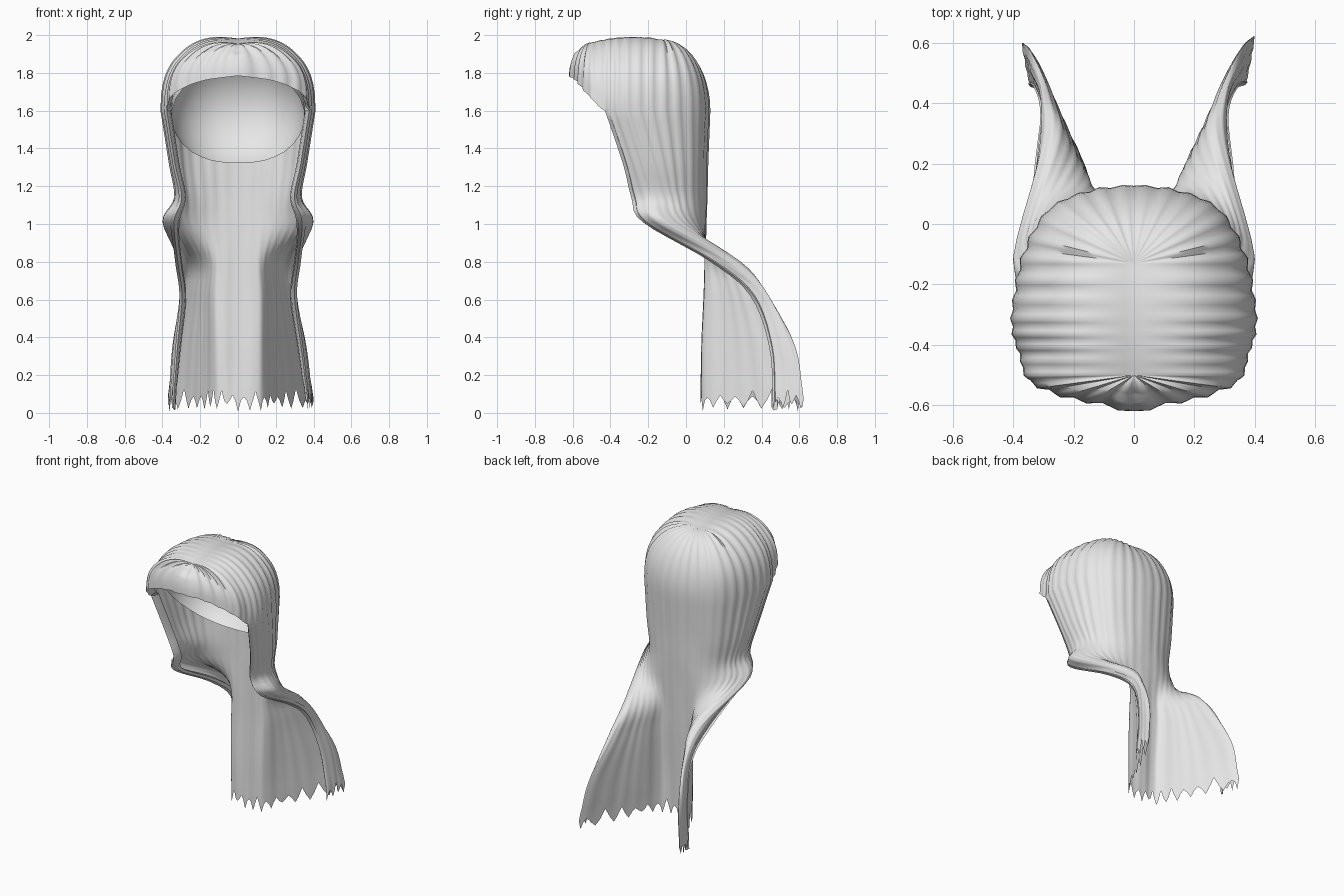
import bpy, bmesh, math, random
from mathutils import Vector

if "Cube" in bpy.data.objects:
    bpy.data.objects.remove(bpy.data.objects["Cube"])

random.seed(4)
SUB = 8          # columns per control segment
CAP = 16         # rows over the crown
DOWN = 5         # rows per length segment

hair_mat = bpy.data.materials.new("light grey")
hair_mat.diffuse_color = (0.8, 0.8, 0.8, 1)
hair_mat.use_nodes = True
hair_mat.node_tree.nodes["Principled BSDF"].inputs["Base Color"].default_value = hair_mat.diffuse_color


def smooth_path(pts, sub):
    """Catmull-Rom interpolation through the points."""
    pts = [Vector(p) for p in pts]
    ext = [2 * pts[0] - pts[1]] + pts + [2 * pts[-1] - pts[-2]]
    out = []
    for i in range(1, len(pts)):
        a, b, c, d = ext[i - 1:i + 3]
        for k in range(sub):
            t = k / sub
            out.append(0.5 * (2 * b + (c - a) * t + (2 * a - 5 * b + 4 * c - d) * t * t
                              + (3 * b - a - 3 * c + d) * t ** 3))
    return out + [pts[-1]]


def finish(bm, name, angle=60):
    me = bpy.data.meshes.new(name)
    bm.to_mesh(me)
    bm.free()
    ob = bpy.data.objects.new(name, me)
    bpy.context.collection.objects.link(ob)
    me.materials.append(hair_mat)
    bpy.context.view_layer.objects.active = ob
    ob.select_set(True)
    bpy.ops.object.shade_smooth_by_angle(angle=math.radians(angle))
    ob.select_set(False)
    return ob


# Half sections of the long hair, centre back to front edge, by height
sections = [
    (1.60, [(0, .13), (.15, .11), (.28, .05), (.36, -.08), (.395, -.22), (.405, -.34), (.38, -.43)]),
    (1.32, [(0, .12), (.14, .10), (.26, .05), (.33, -.05), (.36, -.15), (.36, -.25), (.335, -.335)]),
    (1.14, [(0, .115), (.13, .10), (.24, .05), (.30, -.03), (.325, -.10), (.335, -.19), (.30, -.29)]),
    (1.01, [(0, .11), (.13, .10), (.23, .07), (.31, .02), (.36, -.04), (.40, -.13), (.34, -.23)]),
    (.80, [(0, .105), (.11, .10), (.16, .15), (.21, .22), (.26, .29), (.31, .25), (.32, .13)]),
    (.62, [(0, .10), (.12, .10), (.17, .20), (.22, .30), (.275, .42), (.31, .43), (.30, .34)]),
    (.35, [(0, .09), (.12, .09), (.18, .22), (.255, .37), (.345, .57), (.36, .53), (.335, .44)]),
    (.06, [(0, .08), (.12, .09), (.19, .22), (.28, .40), (.39, .615), (.39, .56), (.37, .46)]),
]
# Fringe points that close the crown rim at the front
fringe = [(.345, -.52, 1.685), (.20, -.58, 1.755), (0, -.605, 1.785)]

rim = smooth_path([(x, y, 1.6) for x, y in sections[0][1]] + fringe, SUB)
LONG = 6 * SUB
HALF = len(rim) - 1
weight = [random.uniform(.5, 1.2) for j in range(HALF + 9)]


def strand(j):
    """Soft strand profile, uneven from lock to lock."""
    return .5 * math.cos(math.pi * (j - 2) / 2) * weight[(j + 2) // 4]


def rippled(line, amp):
    """Push a half section outward in soft strands."""
    out = []
    for j, p in enumerate(line):
        t = line[min(j + 1, len(line) - 1)] - line[max(j - 1, 0)]
        n = Vector((-t.y, t.x, 0))
        if n.length > 1e-6:
            n.normalize()
        out.append(p + n * amp * strand(j))
    return out


# Crown rows from the parting out to the rim
rows = []
rim_r = rippled(rim, .011)
for r in range(CAP + 1):
    t = (r / CAP) ** 1.4 * math.pi / 2
    row = []
    for j, e in enumerate(rim):
        yp = max(-.5, min(-.13, e.y))
        top = 1.982 - .6 * (yp + .28) ** 2
        side = min(1, abs(e.x) / .38) ** 1.5
        n = 2.0 + .6 * side
        h, v = math.sin(t) ** (2 / n), max(0, math.cos(t)) ** (2 / n)
        groove = strand(j) * .012 * math.sin(2 * t)
        swell = .014 * math.sin(min(math.pi, h * 4)) * side
        e2 = rim_r[j]
        p = Vector((e2.x * h, yp + (e2.y - yp) * h, e.z + (top - e.z) * v + groove + swell))
        if HALF - j < 5 and r > CAP * .6:          # small central tuft
            p.y -= .02 * (1 - (HALF - j) / 5)
        row.append(p)
    rows.append(row)

# Long rows from the rim down to the tips
columns = [smooth_path([(s[1][i][0], s[1][i][1], s[0]) for s in sections], DOWN)
           for i in range(7)]
for r in range(1, len(columns[0])):
    amp = max(.004, .011 - .0005 * r)
    rows.append(rippled(smooth_path([c[r] for c in columns], SUB), amp))


def jag(j):
    k = j % 4
    return random.uniform(.005, .05) if k == 0 else random.uniform(.08, .13) if k == 2 else .065


# Full sheet: left front, round the back, right front
bm = bmesh.new()
grid = []
last = len(rows) - 1
for r, row in enumerate(rows):
    line = {}
    for s in (-1, 1):
        for j, p in enumerate(row):
            if s < 0 and j == 0:
                continue
            q = p.copy()
            low = max(0, min(1, (.7 - q.z) / .6))
            q.x *= s * (1 - (.07 * low if s < 0 else 0))
            if s < 0 and q.y > .4:
                q.y -= .1 * (q.y - .4) * low
            if r == last:
                q.z = jag(j)
            elif r == last - 1:
                q.z = max(q.z, .14)
            line[s * j] = bm.verts.new(q)
    grid.append(line)
for r in range(last):
    for j in range(-HALF, HALF):
        keys = [(r, j), (r, j + 1), (r + 1, j + 1), (r + 1, j)]
        if all(k in grid[a] for a, k in keys):
            bm.faces.new([grid[a][k] for a, k in keys])
# Fringe underside lip
lip = {}
for j, v in grid[CAP].items():
    if abs(j) >= LONG:
        lip[j] = bm.verts.new((v.co.x * .94, v.co.y + .04, v.co.z + .025))
for j in lip:
    if j + 1 in lip:
        bm.faces.new((grid[CAP][j], grid[CAP][j + 1], lip[j + 1], lip[j]))
edge = {s: [grid[r][s * LONG].co.copy() for r in range(CAP, last + 1)] for s in (-1, 1)}
bmesh.ops.remove_doubles(bm, verts=bm.verts, dist=.0008)
finish(bm, "long_hair")

# Folded locks along both front edges
fold = [(0, 0), (.014, .018), (.0, .03), (.004, .065), (-.022, .055), (-.016, .018)]
for s, name in ((-1, "left_front_lock"), (1, "right_front_lock")):
    bm = bmesh.new()
    rings = []
    n = len(edge[s])
    for i, p in enumerate(edge[s]):
        k = 1 if i < n * .7 else 1 - .5 * (i / n - .7) / .3
        flare = 1 + .35 * math.exp(-((p.z - 1.02) / .08) ** 2)
        rings.append([])
        for a, b in fold:
            z = random.uniform(.01, .08) if i == n - 1 else p.z
            rings[-1].append(bm.verts.new((p.x + s * a * k * flare, p.y + b * k, z)))
    for lo, hi in zip(rings, rings[1:]):
        for a in range(len(fold)):
            b = (a + 1) % len(fold)
            bm.faces.new((lo[a], lo[b], hi[b], hi[a]))
    bmesh.ops.recalc_face_normals(bm, faces=bm.faces)
    finish(bm, name, 35)

# Inner cap under the hair, open toward the face
bm = bmesh.new()
bmesh.ops.create_uvsphere(bm, u_segments=32, v_segments=18, radius=1)
for v in bm.verts:
    x = math.copysign(abs(v.co.x) ** .85, v.co.x)
    v.co = Vector((x * .355, v.co.y * .33 - .24, v.co.z * .34 + 1.6))
bmesh.ops.bisect_plane(bm, geom=bm.verts[:] + bm.edges[:] + bm.faces[:],
                       plane_co=(0, -.05, 1.32), plane_no=(0, 1.12, 1), clear_inner=True)
finish(bm, "inner_cap")
